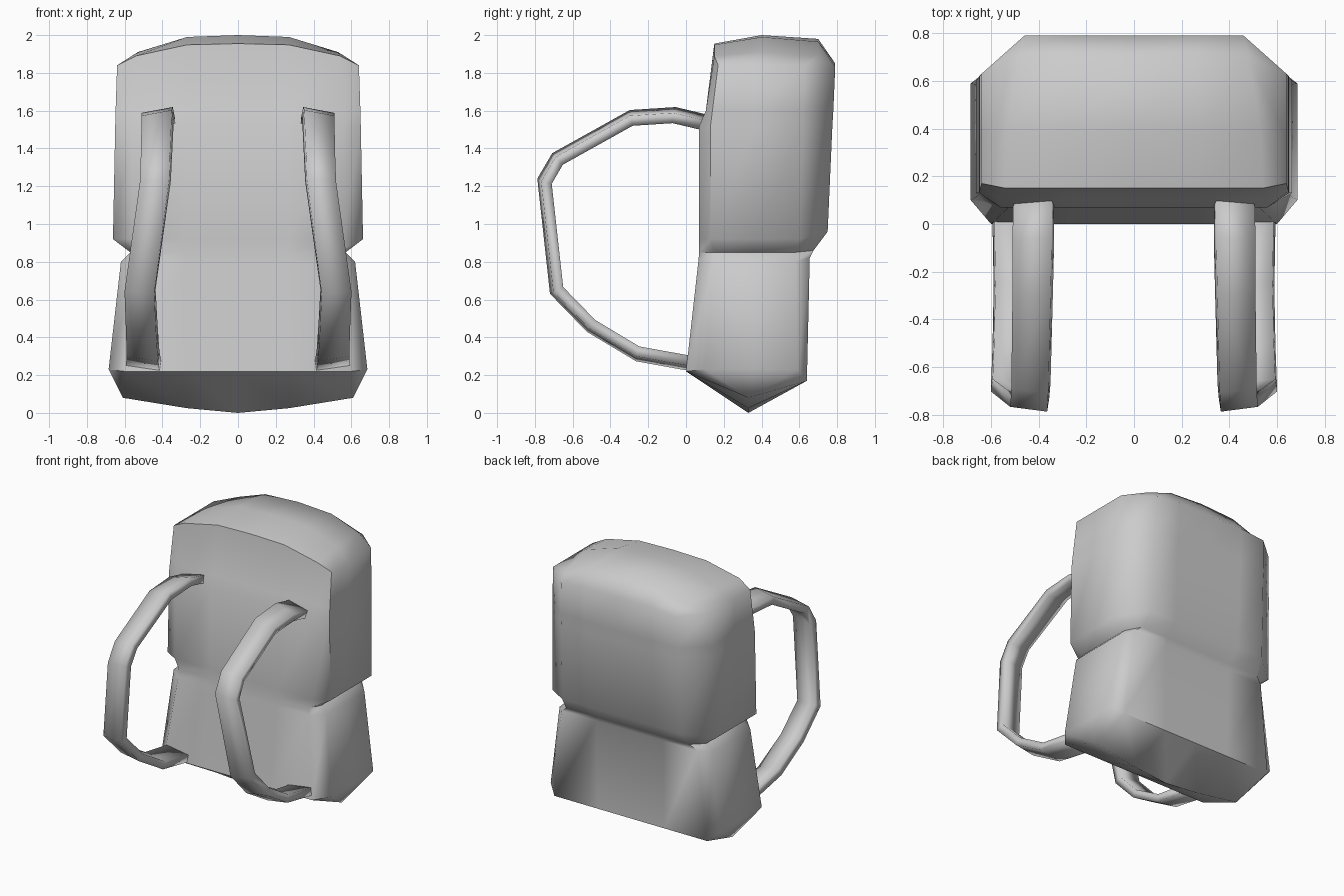
import bpy, bmesh
from mathutils import Vector

if "Cube" in bpy.data.objects:
    bpy.data.objects.remove(bpy.data.objects["Cube"])


def finish(bm, name, angle):
    bmesh.ops.recalc_face_normals(bm, faces=bm.faces)
    me = bpy.data.meshes.new(name)
    bm.to_mesh(me)
    bm.free()
    ob = bpy.data.objects.new(name, me)
    bpy.context.collection.objects.link(ob)
    bpy.ops.object.select_all(action='DESELECT')
    ob.select_set(True)
    bpy.context.view_layer.objects.active = ob
    bpy.ops.object.shade_smooth_by_angle(angle=angle)
    return ob


def ring(bm, zf, zs, zb, w, yf, yb, cf, sf, sb, cb, drop=0.0):
    """Closed 16-point section: front row, side, back row, mirrored side."""
    half = [(0, yf, zf), (0.27, yf, zf - drop * 0.1), (cf, yf, zf - drop),
            (w, sf, zs), (w, 0.36, zs), (w, sb, zs),
            (cb, yb, zb - drop * 0.3), (0.27, yb, zb), (0, yb, zb)]
    pts = half + [(-x, y, z) for x, y, z in half[-2:0:-1]]
    return [bm.verts.new(p) for p in pts]


def cap(bm, r, rows):
    """Close a ring with rows of five points running across the bag."""
    front = [r[i] for i in (-2, -1, 0, 1, 2)]
    back = [r[i] for i in (10, 9, 8, 7, 6)]
    mids = []
    for y, end, zs in rows:
        mids.append([bm.verts.new((s * x, y, z)) for s, x, z in
                     ((-1, end, zs[2]), (-1, 0.27, zs[1]), (0, 0, zs[0]),
                      (1, 0.27, zs[1]), (1, end, zs[2]))])
    grid = [front] + mids + [back]
    for a, b in zip(grid, grid[1:]):
        for i in range(4):
            bm.faces.new((a[i], a[i + 1], b[i + 1], b[i]))
    for col, side in ((4, (2, 3, 4, 5, 6)), (0, (14, 13, 12, 11, 10))):
        p = [r[i] for i in side]
        first, last = mids[0][col], mids[-1][col]
        bm.faces.new((p[0], p[1], first))
        bm.faces.new((p[1], p[2], first))
        if first is not last:
            bm.faces.new((p[2], last, first))
        bm.faces.new((p[2], p[3], last))
        bm.faces.new((p[3], p[4], last))


# Bag body: stacked sections with a pinched waist on the sides
bm = bmesh.new()
sections = [
    (0.22, 0.23, 0.17, 0.685, 0.00, 0.64, 0.60, 0.10, 0.59, 0.62),
    (0.80, 0.80, 0.82, 0.62, 0.065, 0.655, 0.53, 0.14, 0.58, 0.55),
    (0.85, 0.85, 0.86, 0.57, 0.07, 0.675, 0.53, 0.15, 0.58, 0.50),
    (0.92, 0.92, 0.96, 0.662, 0.07, 0.75, 0.56, 0.13, 0.60, 0.48),
    (1.52, 1.52, 1.52, 0.65, 0.07, 0.775, 0.56, 0.13, 0.62, 0.47),
    (1.60, 1.60, 1.60, 0.648, 0.105, 0.78, 0.57, 0.14, 0.62, 0.47),
    (1.955, 1.84, 1.85, 0.64, 0.15, 0.79, 0.54, 0.17, 0.63, 0.46, 0.065),
]
rings = [ring(bm, *s) for s in sections]
for a, b in zip(rings, rings[1:]):
    for i in range(16):
        j = (i + 1) % 16
        bm.faces.new((a[i], a[j], b[j], b[i]))
cap(bm, rings[0], [(0.33, 0.61, (0.0, 0.025, 0.08))])
cap(bm, rings[-1], [(0.40, 0.53, (2.0, 1.99, 1.91)),
                    (0.70, 0.48, (1.98, 1.965, 1.89))])
finish(bm, "bag_body", 1.0)

# Shoulder straps: y, z of the centre line, inner x, outer x
path = [(0.13, 1.54, 0.34, 0.50), (-0.06, 1.585, 0.34, 0.505),
        (-0.29, 1.57, 0.345, 0.505), (-0.685, 1.35, 0.355, 0.51),
        (-0.755, 1.23, 0.36, 0.515), (-0.69, 0.645, 0.44, 0.597),
        (-0.505, 0.455, 0.43, 0.59), (-0.255, 0.305, 0.42, 0.585),
        (0.05, 0.25, 0.41, 0.59)]
hub = Vector((-0.3, 0.9))
bm = bmesh.new()
prev = None
for y, z, xi, xo in path:
    p = Vector((y, z))
    a, b = p.lerp(hub, -0.01), p.lerp(hub, 0.035)   # slight twist
    pair = [bm.verts.new((xi, *a)), bm.verts.new((xo, *b))]
    if prev:
        bm.faces.new((prev[0], prev[1], pair[1], pair[0]))
    prev = pair
straps = finish(bm, "shoulder_straps", 0.7)
solid = straps.modifiers.new("thickness", 'SOLIDIFY')
solid.thickness = 0.055
solid.offset = 0
solid.use_even_offset = True
mirror = straps.modifiers.new("mirror", 'MIRROR')
mirror.use_axis[0] = True
